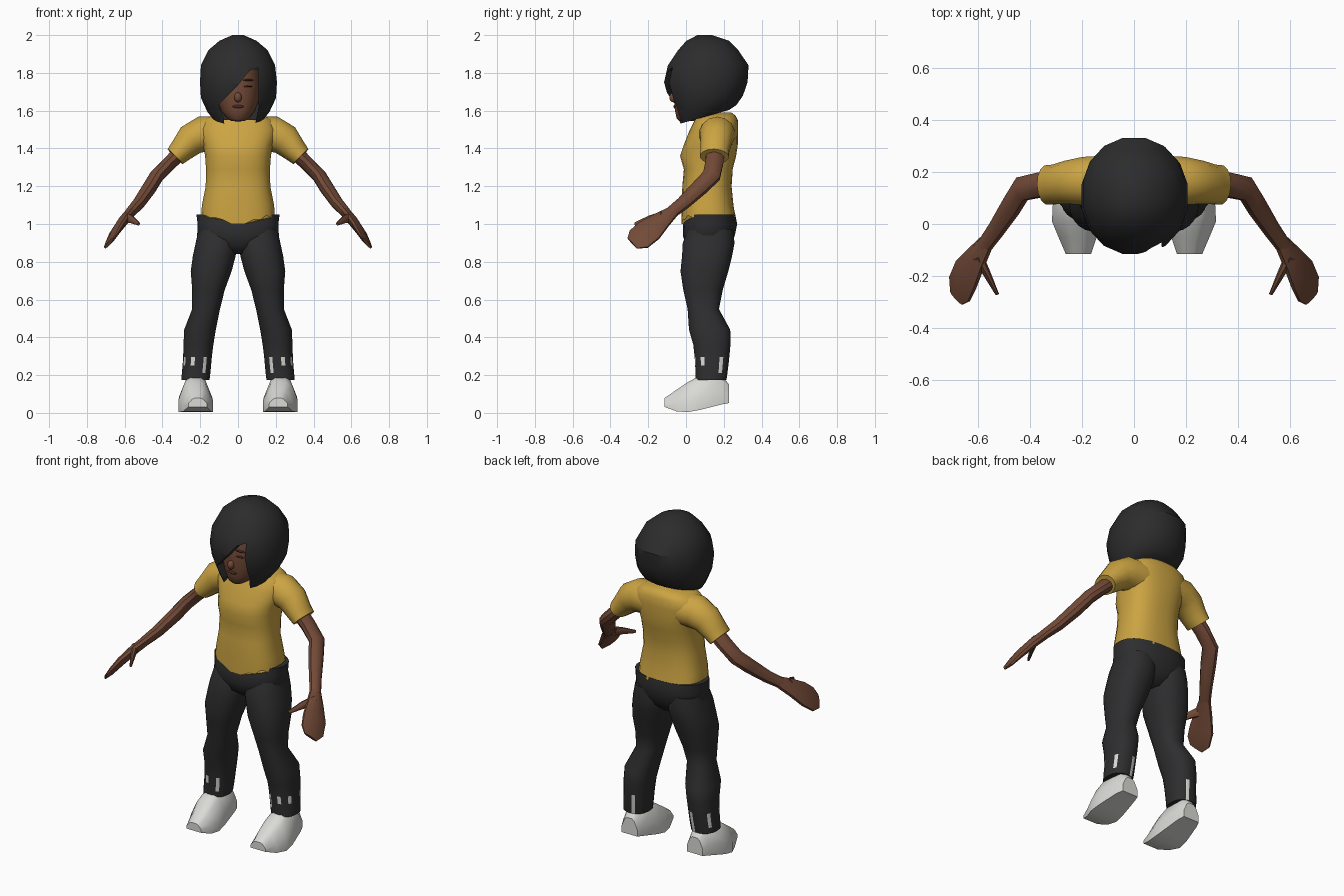
import bpy, bmesh, math, random
from mathutils import Vector

if "Cube" in bpy.data.objects:
    bpy.data.objects.remove(bpy.data.objects["Cube"])

random.seed(4)


def material(name, rgb):
    m = bpy.data.materials.new(name)
    m.diffuse_color = (*rgb, 1)
    m.use_nodes = True
    m.node_tree.nodes["Principled BSDF"].inputs["Base Color"].default_value = m.diffuse_color
    return m


BLACK = material("black hair", (0.025, 0.025, 0.026))
DENIM = material("charcoal trousers", (0.027, 0.027, 0.029))
SKIN = material("brown skin", (0.17, 0.068, 0.038))
LIP = material("dark brown", (0.075, 0.025, 0.017))
YELLOW = material("mustard shirt", (0.60, 0.37, 0.055))
WHITE = material("off white shoe", (0.70, 0.70, 0.67))


def finish(name, bm, mat, mirror=False, angle=40):
    bmesh.ops.recalc_face_normals(bm, faces=bm.faces)
    me = bpy.data.meshes.new(name)
    bm.to_mesh(me)
    bm.free()
    ob = bpy.data.objects.new(name, me)
    bpy.context.collection.objects.link(ob)
    me.materials.append(mat)
    bpy.ops.object.select_all(action='DESELECT')
    ob.select_set(True)
    bpy.context.view_layer.objects.active = ob
    if angle:
        bpy.ops.object.shade_smooth_by_angle(angle=math.radians(angle))
    if mirror:
        ob.modifiers.new("mirror", 'MIRROR')
    return ob


def skin_rings(name, rings, mat, **kw):
    """Join equal-length point rings into a closed skin."""
    bm = bmesh.new()
    vs = [[bm.verts.new(p) for p in r] for r in rings]
    n = len(vs[0])
    for a, b in zip(vs, vs[1:]):
        for i in range(n):
            bm.faces.new((a[i], a[(i + 1) % n], b[(i + 1) % n], b[i]))
    bm.faces.new(vs[0])
    bm.faces.new(vs[-1])
    return finish(name, bm, mat, **kw)


def oval(n, power=2):
    out = []
    for i in range(n):
        t = 2 * math.pi * (i + 0.5) / n
        c, s = math.cos(t), math.sin(t)
        out.append((math.copysign(abs(c) ** (2 / power), c), math.copysign(abs(s) ** (2 / power), s)))
    return out


def stack(name, rows, mat, n=16, power=2.3, **kw):
    """Rows of z, x0, x1, y0, y1 and an optional backward tilt."""
    rings = []
    for z, x0, x1, y0, y1, *tilt in rows:
        k = tilt[0] if tilt else 0
        cx, cy, rx, ry = (x0 + x1) / 2, (y0 + y1) / 2, (x1 - x0) / 2, (y1 - y0) / 2
        rings.append([Vector((cx + rx * c, cy + ry * s, z + k * ry * s)) for c, s in oval(n, power)])
    return skin_rings(name, rings, mat, **kw)


def tube(name, path, wide, mat, n=10, **kw):
    """Path of (centre, half width along 'wide', half thickness)."""
    pts = [Vector(p[0]) for p in path]
    rings = []
    for i, (_, w, t) in enumerate(path):
        d = (pts[min(i + 1, len(pts) - 1)] - pts[max(i - 1, 0)]).normalized()
        u = Vector(wide)
        u = (u - d * u.dot(d)).normalized()
        v = d.cross(u)
        rings.append([pts[i] + u * w * c + v * t * s for c, s in oval(n)])
    return skin_rings(name, rings, mat, **kw)


def ball(name, loc, size, mat):
    bm = bmesh.new()
    bmesh.ops.create_uvsphere(bm, u_segments=16, v_segments=10, radius=1)
    bmesh.ops.scale(bm, vec=size, verts=bm.verts)
    bmesh.ops.translate(bm, vec=loc, verts=bm.verts)
    return finish(name, bm, mat)


# Hair: rounded bob with an opening under the swept fringe
hair = stack("hair", [
    (1.565, -.135, .14, -.05, .23, .28), (1.60, -.165, .17, -.065, .27, .18),
    (1.67, -.2, .205, -.095, .305, .05), (1.75, -.205, .21, -.12, .33), (1.84, -.2, .2, -.1, .335),
    (1.92, -.16, .16, -.045, .28), (1.97, -.1, .1, .0, .23), (2.0, -.03, .03, .06, .14)],
    BLACK, n=16, power=2.1, angle=35)
opening = [(.105, 1.83), (.06, 1.81), (.0, 1.735), (-.05, 1.685), (-.105, 1.63),
           (-.075, 1.56), (-.065, 1.45), (.075, 1.45), (.11, 1.62)]
cutter = skin_rings("face_cutter", [[Vector((x, y, z)) for x, z in opening] for y in (-.3, .04)], BLACK, angle=0)
cutter.hide_render = True
mod = hair.modifiers.new("opening", 'BOOLEAN')
mod.operation, mod.object, mod.solver = 'DIFFERENCE', cutter, 'EXACT'
bpy.context.view_layer.objects.active = hair
bpy.ops.object.modifier_apply(modifier=mod.name)
bpy.data.objects.remove(cutter)

# Head, neck and facial features
stack("head", [
    (1.545, -.035, .035, -.035, .05), (1.56, -.06, .06, -.05, .09), (1.60, -.09, .09, -.06, .15),
    (1.66, -.112, .112, -.065, .2), (1.74, -.12, .12, -.068, .22), (1.82, -.115, .115, -.055, .22)],
    SKIN, n=20, power=2.1)
stack("neck", [(1.5, -.065, .065, .05, .19), (1.6, -.06, .06, .03, .16)], SKIN)
ball("nose", (0, -.066, 1.67), (.02, .022, .026), SKIN)
ball("lips", (0, -.058, 1.622), (.03, .009, .009), LIP)
ball("eye_line", (.052, -.058, 1.728), (.024, .009, .004), LIP)
ball("eyebrow", (.055, -.058, 1.762), (.03, .009, .005), LIP)

# Shirt body with an uneven hem
shirt = stack("shirt", [
    (1.035, -.197, .197, -.025, .265), (1.1, -.192, .192, -.024, .252), (1.2, -.172, .172, -.02, .242),
    (1.29, -.17, .17, -.012, .248), (1.36, -.175, .175, -.032, .266), (1.42, -.185, .185, -.012, .275),
    (1.5, -.21, .21, .02, .277), (1.55, -.185, .185, .045, .275), (1.575, -.14, .14, .06, .262),
    (1.59, -.07, .07, .09, .24)], YELLOW, n=28, power=2.5, angle=60)
for v in shirt.data.vertices[:28]:
    v.co.z += random.choice((-.012, 0, .012))
    if abs(v.co.x) < .04 and v.co.y < 0:
        v.co.z = 1.0

# Sleeves, arms, hands
tube("sleeve", [((.11, .165, 1.475), .1, .095), ((.19, .165, 1.475), .095, .095),
                ((.25, .16, 1.445), .085, .085), ((.30, .152, 1.39), .078, .066),
                ((.333, .15, 1.357), .077, .056)], (0, 1, 0), YELLOW, n=14, mirror=True, angle=60)
tube("arm", [((.28, .155, 1.40), .05, .042), ((.36, .15, 1.325), .05, .038), ((.43, .135, 1.255), .05, .038),
             ((.47, .07, 1.19), .046, .038), ((.525, -.015, 1.11), .038, .033),
             ((.575, -.085, 1.055), .034, .027)], (.5, .7, -.6), SKIN, mirror=True)
tube("hand", [((.565, -.07, 1.065), .034, .027), ((.605, -.13, 1.02), .055, .027),
              ((.645, -.195, .965), .078, .023), ((.67, -.25, .92), .077, .016),
              ((.682, -.285, .898), .045, .008)], (.5, .7, -.6), SKIN, mirror=True, angle=35)
tube("thumb", [((.60, -.125, 1.035), .032, .022), ((.565, -.19, 1.025), .022, .015),
               ((.525, -.27, 1.0), .009, .007)], (.5, .7, -.6), SKIN, n=8, mirror=True)

# Trousers: pelvis and legs, with pale worn patches at the ankle
stack("trouser_hips", [
    (.84, -.06, .06, .05, .19), (.88, -.16, .16, .0, .235), (.94, -.218, .218, -.018, .26),
    (1.0, -.215, .215, -.016, .272), (1.05, -.222, .222, .0, .262)], DENIM, n=24, angle=60)
leg = stack("trouser_leg", [
    (.97, .01, .21, .01, .25), (.9, .0, .225, -.018, .258), (.83, .012, .24, -.022, .245),
    (.75, .033, .251, -.03, .225), (.65, .07, .243, -.015, .195), (.55, .095, .243, .008, .175),
    (.44, .117, .286, .015, .235), (.36, .13, .289, .038, .236), (.295, .138, .291, .045, .23),
    (.25, .142, .294, .048, .225), (.21, .146, .298, .05, .22), (.175, .15, .3, .05, .215)],
    DENIM, n=24, mirror=True, angle=60)
leg.data.materials.append(WHITE)
for i, p in enumerate(leg.data.polygons):
    row, col = divmod(i, 24)
    if (row == 8 and col in (1, 6, 15, 18, 21)) or (row == 9 and col in (1, 6, 15)) or (row == 10 and col == 6):
        p.material_index = 1

# Shoes: faceted section swept from toe to heel
section = [(0, 0), (1, 0), (1, .4), (.8, .88), (.65, 1), (.35, 1), (.2, .88), (0, .4)]
shoe_rows = [(-.115, .165, .262, .032, .078), (-.05, .143, .29, .008, .122), (.01, .133, .315, .004, .163),
             (.07, .138, .312, .015, .195), (.19, .155, .285, .045, .2), (.227, .165, .27, .052, .15)]
skin_rings("shoe", [[Vector((x0 + (x1 - x0) * a, y, z0 + (z1 - z0) * b)) for a, b in section]
                    for y, x0, x1, z0, z1 in shoe_rows], WHITE, mirror=True, angle=35)
